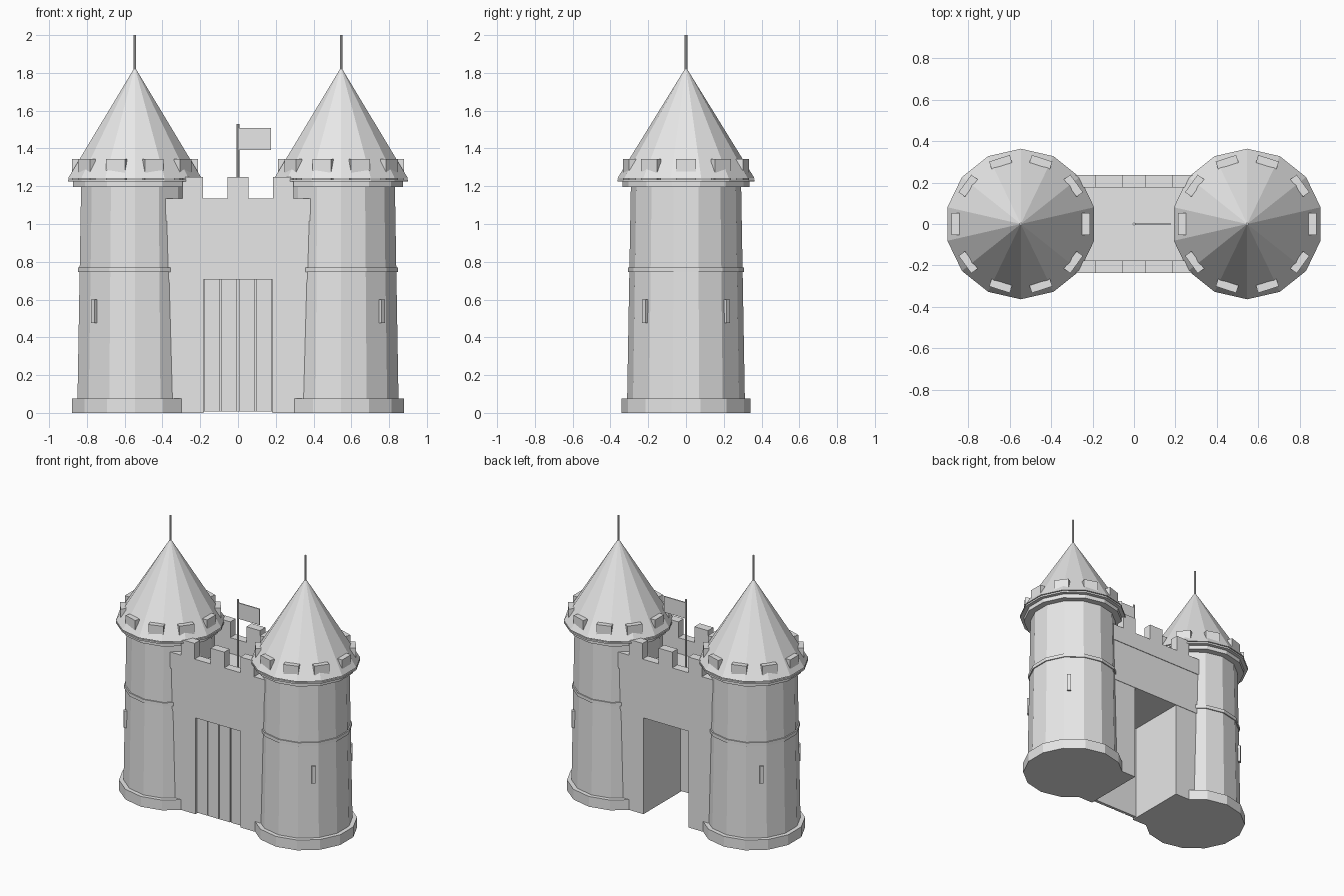
import bpy, bmesh, math
from mathutils import Matrix

if "Cube" in bpy.data.objects:
    bpy.data.objects.remove(bpy.data.objects["Cube"])

SIDES = 14
TOWER_X = 0.546

stone = bpy.data.materials.new("light_grey")
stone.diffuse_color = (0.8, 0.8, 0.8, 1)
stone.use_nodes = True
stone.node_tree.nodes["Principled BSDF"].inputs["Base Color"].default_value = stone.diffuse_color


def finish(name, bm):
    bmesh.ops.recalc_face_normals(bm, faces=bm.faces)
    me = bpy.data.meshes.new(name)
    bm.to_mesh(me)
    bm.free()
    me.materials.append(stone)
    ob = bpy.data.objects.new(name, me)
    bpy.context.collection.objects.link(ob)
    return ob


def add_box(bm, x0, x1, y0, y1, z0, z1, matrix=Matrix()):
    fit = (Matrix.Translation(((x0 + x1) / 2, (y0 + y1) / 2, (z0 + z1) / 2))
           @ Matrix.Diagonal((x1 - x0, y1 - y0, z1 - z0, 1)))
    bmesh.ops.create_cube(bm, size=1, matrix=matrix @ fit)


def box(name, *dims):
    bm = bmesh.new()
    add_box(bm, *dims)
    return finish(name, bm)


def drum(name, x, r0, r1, z0, z1, sides=SIDES):
    """Tapered prism with a flat side facing +x and -x."""
    bm = bmesh.new()
    bmesh.ops.create_cone(bm, cap_ends=True, segments=sides, radius1=r0,
                          radius2=r1, depth=z1 - z0)
    top = max(v.co.x for v in bm.verts)
    # turn so that a vertex points to +y
    first = max(bm.verts, key=lambda v: (round(v.co.x ** 2 + v.co.y ** 2, 5), v.co.y)).co
    turn = math.pi / 2 - math.atan2(first.y, first.x)
    bmesh.ops.transform(bm, verts=bm.verts,
                        matrix=Matrix.Translation((x, 0, (z0 + z1) / 2))
                        @ Matrix.Rotation(turn, 4, 'Z'))
    return finish(name, bm)


def ring_of_boxes(name, x, angles, r0, r1, width, z0, z1):
    bm = bmesh.new()
    for a in angles:
        m = Matrix.Translation((x, 0, 0)) @ Matrix.Rotation(math.radians(a), 4, 'Z')
        add_box(bm, r0, r1, -width / 2, width / 2, z0, z1, m)
    return finish(name, bm)


# Towers
for side, s in (("left", -1), ("right", 1)):
    x = s * TOWER_X
    drum(side + "_tower_base", x, 0.342, 0.342, 0, 0.075)
    drum(side + "_tower_body", x, 0.312, 0.292, 0.05, 1.2)
    drum(side + "_tower_band", x, 0.308, 0.308, 0.745, 0.77)
    drum(side + "_tower_collar", x, 0.337, 0.337, 1.195, 1.224)
    drum(side + "_tower_eave", x, 0.363, 0.363, 1.224, 1.236)
    drum(side + "_tower_roof", x, 0.363, 0.0, 1.242, 1.83)
    drum(side + "_tower_spire", x, 0.007, 0.007, 1.8, 2.0, 8)
    ring_of_boxes(side + "_tower_merlons", x, range(0, 360, 36),
                  0.295, 0.333, 0.104, 1.232, 1.343)
    # arrow slits on the two outer diagonals
    ring_of_boxes(side + "_arrow_slits", x,
                  (45, -45) if s > 0 else (135, 225),
                  0.285, 0.315, 0.026, 0.475, 0.6)
    # gatehouse pier beside the passage
    x0, x1 = sorted((s * 0.183, s * 0.5))
    box(side + "_pier", x0, x1, -0.23, 0.23, 0, 0.71)

# Wall above the passage
box("gate_wall", -0.5, 0.5, -0.233, 0.233, 0.705, 1.02)

# Parapets and their merlons, front and back
for side, s in (("front", -1), ("back", 1)):
    y0, y1 = sorted((s * 0.175, s * 0.237))
    box(side + "_parapet", -0.42, 0.42, y0, y1, 1.015, 1.135)
    bm = bmesh.new()
    for cx in (-0.24, 0, 0.24):
        add_box(bm, cx - 0.055, cx + 0.055, y0, y1, 1.135, 1.25)
    finish(side + "_wall_merlons", bm)

# Gate: backing board with upright planks
box("gate_board", -0.184, 0.184, -0.208, -0.196, 0.008, 0.706)
bm = bmesh.new()
for i in range(4):
    cx = -0.138 + i * 0.092
    add_box(bm, cx - 0.042, cx + 0.042, -0.218, -0.205, 0.008, 0.706)
finish("gate_planks", bm)

# Flag on the walkway
drum("flag_pole", 0, 0.007, 0.007, 1.01, 1.53, 8)
box("flag", 0.004, 0.176, -0.004, 0.004, 1.392, 1.508)
